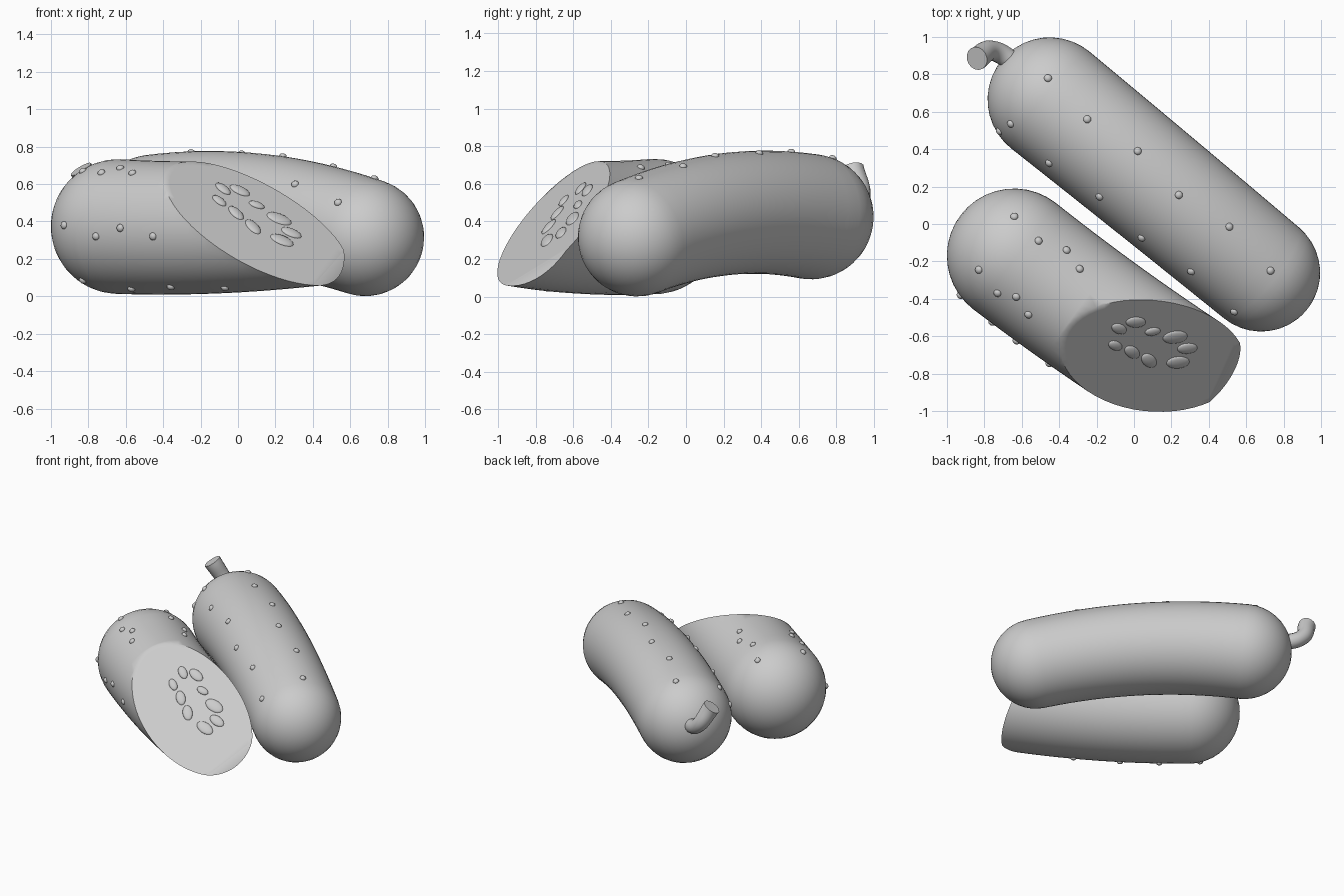
import bpy, bmesh, math
from mathutils import Vector, Matrix
from mathutils.bvhtree import BVHTree

if "Cube" in bpy.data.objects:
    bpy.data.objects.remove(bpy.data.objects["Cube"])

SIDES = 56


def finish(name, bm, angle=50):
    me = bpy.data.meshes.new(name)
    bm.to_mesh(me)
    bm.free()
    ob = bpy.data.objects.new(name, me)
    bpy.context.collection.objects.link(ob)
    bpy.ops.object.select_all(action='DESELECT')
    ob.select_set(True)
    bpy.context.view_layer.objects.active = ob
    bpy.ops.object.shade_smooth_by_angle(angle=math.radians(angle))
    return ob


def capsule(a, mid, b, r0, r1):
    """Round-ended tube along a gentle arc through a, mid and b."""
    a, mid, b = Vector(a), Vector(mid), Vector(b)
    ctrl = 2 * mid - (a + b) / 2
    stations = [(0, i / 10 * math.pi / 2) for i in range(11)]
    stations += [(i / 16, math.pi / 2) for i in range(1, 16)]
    stations += [(1, math.pi / 2 + i / 10 * math.pi / 2) for i in range(11)]
    bm = bmesh.new()
    rings = []
    for t, ang in stations:
        tan = ((1 - t) * (ctrl - a) + t * (b - ctrl)).normalized()
        side = tan.cross(Vector((0, 0, 1))).normalized()
        up = side.cross(tan)
        r = r0 + (r1 - r0) * t
        c = a * (1 - t) ** 2 + ctrl * 2 * t * (1 - t) + b * t * t - tan * r * math.cos(ang)
        rad = r * math.sin(ang)
        if rad < 1e-4:
            rings.append([bm.verts.new(c)])
            continue
        rings.append([bm.verts.new(c + rad * (side * math.cos(k * math.tau / SIDES) +
                                              up * math.sin(k * math.tau / SIDES)))
                      for k in range(SIDES)])
    for p, q in zip(rings, rings[1:]):
        for k in range(SIDES):
            n = (k + 1) % SIDES
            quad = [p[k % len(p)], p[n % len(p)], q[n % len(q)], q[k % len(q)]]
            bm.faces.new(list(dict.fromkeys(quad)))
    bmesh.ops.recalc_face_normals(bm, faces=bm.faces)
    return bm


def slice_off(bm, co, no):
    geom = bm.verts[:] + bm.edges[:] + bm.faces[:]
    res = bmesh.ops.bisect_plane(bm, geom=geom, plane_co=co, plane_no=no, clear_outer=True)
    edges = [e for e in res['geom_cut'] if isinstance(e, bmesh.types.BMEdge)]
    return bmesh.ops.holes_fill(bm, edges=edges, sides=0)['faces']


def blob(bm, loc, axes, size):
    """Ellipsoid with the given local axes."""
    m = Matrix([v.normalized() * s for v, s in zip(axes, size)]).transposed().to_4x4()
    bmesh.ops.create_uvsphere(bm, u_segments=16, v_segments=10, radius=1,
                              matrix=Matrix.Translation(loc) @ m)


def bumps(name, tree, rays):
    bm = bmesh.new()
    for origin, direction in rays:
        loc, no, _, _ = tree.ray_cast(Vector(origin), Vector(direction))
        if loc:
            u = no.orthogonal()
            blob(bm, loc, (u, no.cross(u), no), (.021, .021, .016))
    finish(name, bm)


def from_top(pts):
    return [((x, y, 3), (0, 0, -1)) for x, y in pts]


def from_front(pts):
    return [((x, -3, z), (0, 1, 0)) for x, z in pts]


# whole cucumber
bm = capsule((-.45, .665, .425), (.115, .205, .438), (.68, -.26, .316), .333, .315)
tree = BVHTree.FromBMesh(bm)
finish("whole_cucumber", bm)
bumps("whole_cucumber_bumps", tree, from_top([
    (-.46, .78), (-.25, .56), (.02, .39), (.24, .155), (.51, -.015), (.73, -.25),
    (-.66, .535), (-.455, .325), (-.185, .145), (.04, -.075), (.305, -.255),
    (.535, -.47), (-.72, .495)]))

# stem: bent tube that flares to a flat tip
cu = bpy.data.curves.new("stem", 'CURVE')
cu.dimensions = '3D'
cu.bevel_depth = 1
cu.bevel_resolution = 6
cu.use_fill_caps = True
sp = cu.splines.new('BEZIER')
sp.bezier_points.add(2)
for p, co, r in zip(sp.bezier_points,
                    [(-.6, .83, .47), (-.75, .925, .53), (-.84, .885, .68)],
                    [.055, .054, .063]):
    p.co, p.radius = co, r
    p.handle_left_type = p.handle_right_type = 'AUTO'
stem = bpy.data.objects.new("stem", cu)
bpy.context.collection.objects.link(stem)
bpy.ops.object.select_all(action='DESELECT')
stem.select_set(True)
bpy.context.view_layer.objects.active = stem
bpy.ops.object.convert(target='MESH')
bpy.ops.object.shade_smooth_by_angle(angle=math.radians(50))


# cut cucumber: s runs along its length, p across it
def sp_point(s, p, z):
    return (.815 * s + .58 * p, -.58 * s + .815 * p, z)


A, B, C = .993, -.4125, .806          # slice plane z = A + B x + C y
normal = Vector((-B, -C, 1)).normalized()
bm = capsule(sp_point(-.423, -.51, .373), sp_point(.29, -.52, .37),
             sp_point(1.0, -.49, .415), .36, .345)
face = slice_off(bm, (0, 0, A), normal)
bmesh.ops.inset_region(bm, faces=face, thickness=.03)
slice_off(bm, (.465, -.835, .128), Vector((.71, -.71, .58)).normalized())
bmesh.ops.recalc_face_normals(bm, faces=bm.faces)
tree = BVHTree.FromBMesh(bm)
finish("cut_cucumber", bm)
bumps("cut_cucumber_bumps", tree, from_top([
    (-.64, .04), (-.51, -.09), (-.36, -.14), (-.29, -.24), (-.83, -.245),
    (-.73, -.37), (-.63, -.39), (-.565, -.485)]) + from_front([
    (-.93, .38), (-.76, .32), (-.63, .365), (-.455, .32),
    (-.83, .085), (-.57, .04), (-.36, .05), (-.07, .045)]))

# seeds on the slice: x, y, angle seen from above, half length
bm = bmesh.new()
for x, y, deg, h in [(-.08, -.56, -28, .05), (.01, -.525, -5, .058), (.1, -.575, 5, .044),
                     (.22, -.605, 3, .07), (.285, -.665, 0, .058), (.235, -.74, 0, .066),
                     (.08, -.73, -45, .058), (-.01, -.685, -40, .055), (-.1, -.65, -28, .046)]:
    c, s = math.cos(math.radians(deg)), math.sin(math.radians(deg))
    t = Vector((c, s, B * c + C * s))
    blob(bm, (x, y, A + B * x + C * y), (t, normal.cross(t), normal), (h, h * .6, .014))
finish("seeds", bm)
